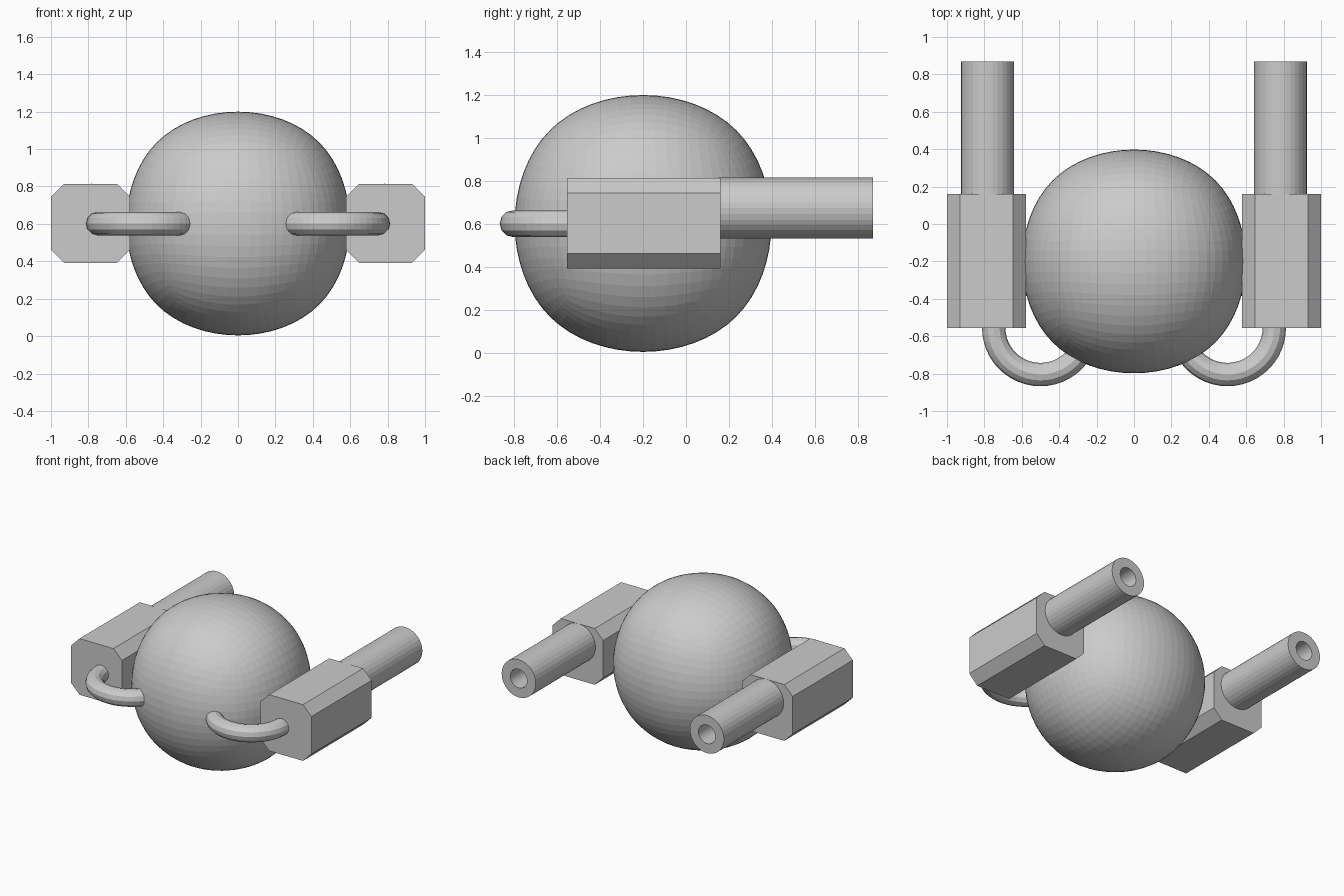
import bpy, bmesh, math
from mathutils import Matrix, Vector

cube = bpy.data.objects.get("Cube")
if cube:
    bpy.data.objects.remove(cube, do_unlink=True)

grey = bpy.data.materials.new("light grey")
grey.use_nodes = True
colour = (0.6, 0.6, 0.6, 1)
grey.diffuse_color = colour
grey.node_tree.nodes["Principled BSDF"].inputs["Base Color"].default_value = colour


def finish(bm, name):
    """Turn a bmesh into a named, flat shaded object."""
    bmesh.ops.recalc_face_normals(bm, faces=bm.faces)
    mesh = bpy.data.meshes.new(name)
    bm.to_mesh(mesh)
    bm.free()
    obj = bpy.data.objects.new(name, mesh)
    bpy.context.collection.objects.link(obj)
    mesh.materials.append(grey)
    return obj


def ring(bm, points):
    return [bm.verts.new(p) for p in points]


def bridge(bm, a, b):
    n = len(a)
    for i in range(n):
        j = (i + 1) % n
        bm.faces.new((a[i], a[j], b[j], b[i]))


def circle(cx, y, cz, r, n=32):
    return [(cx + r * math.cos(2 * math.pi * i / n), y,
             cz + r * math.sin(2 * math.pi * i / n)) for i in range(n)]


# Rounded body: a smoothed cube
bm = bmesh.new()
bmesh.ops.create_cube(bm, size=2)
body = finish(bm, "body")
subdivision = body.modifiers.new("rounding", 'SUBSURF')
subdivision.levels = subdivision.render_levels = 4
bpy.context.view_layer.update()
rounded = body.evaluated_get(bpy.context.evaluated_depsgraph_get())
reach = max(v.co.z for v in rounded.data.vertices)
body.data.transform(Matrix.Scale(0.598 / reach, 4))
body.location = (0, -0.2, 0.602)

for side, s in (("left", 1), ("right", -1)):
    # Chamfered engine block
    bm = bmesh.new()
    half, flat = 0.2115, 0.141
    corners = [(half, flat), (flat, half), (-flat, half), (-half, flat),
               (-half, -flat), (-flat, -half), (flat, -half), (half, -flat)]
    ends = [ring(bm, [(s * 0.7885 + x, y, 0.603 + z) for x, z in corners])
            for y in (-0.555, 0.16)]
    bridge(bm, *ends)
    for end in ends:
        bm.faces.new(end)
    finish(bm, side + "_block")

    # Hollow exhaust pipe
    bm = bmesh.new()
    loops = [ring(bm, circle(s * 0.783, y, 0.673, r))
             for y, r in ((0.15, 0.142), (0.87, 0.142), (0.87, 0.07), (0.17, 0.07))]
    for a, b in zip(loops, loops[1:]):
        bridge(bm, a, b)
    bm.faces.new(loops[0])
    bm.faces.new(loops[-1])
    finish(bm, side + "_exhaust_pipe")

    # Bent hose, its rear half running inside the block and body
    bm = bmesh.new()
    steps = 48
    hoops = []
    for k in range(steps):
        turn = Matrix.Rotation(2 * math.pi * k / steps, 4, 'Z')
        move = Matrix.Translation((s * 0.5, -0.555, 0.601))
        hoops.append(ring(bm, [move @ turn @ Vector(p)
                               for p in circle(0.25, 0, 0, 0.0625, 12)]))
    for k in range(steps):
        bridge(bm, hoops[k], hoops[(k + 1) % steps])
    finish(bm, side + "_hose")
